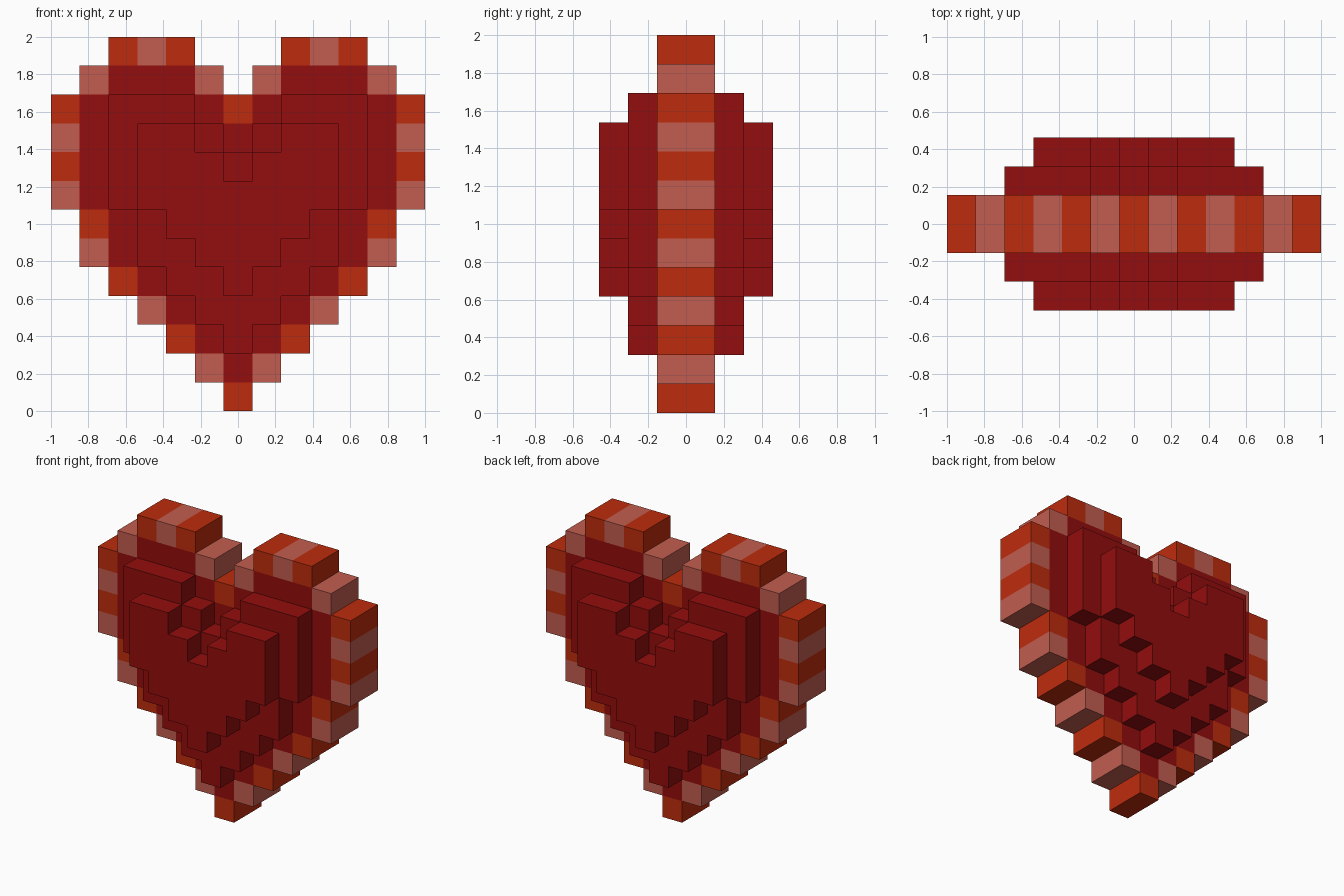
import bpy
import bmesh
from mathutils import Vector

cube = bpy.data.objects.get("Cube")
if cube:
    bpy.data.objects.remove(cube, do_unlink=True)

CELL = 2 / 13  # the heart is 13 blocks wide and 13 blocks tall


def material(name, rgb):
    m = bpy.data.materials.new(name)
    m.use_nodes = True
    m.diffuse_color = (*rgb, 1)
    m.node_tree.nodes["Principled BSDF"].inputs["Base Color"].default_value = (*rgb, 1)
    return m


RED = material("deep red", (0.295, 0.004, 0.004))
ORANGE = material("orange red", (0.515, 0.025, 0.004))
PINK = material("dusty pink", (0.54, 0.11, 0.08))

# Heart layers: row number -> (first, last) block column, mirrored about column 0
BASE = {0: (0, 0), 1: (0, 1), 2: (0, 2), 3: (0, 3), 4: (0, 4), 5: (0, 5),
        6: (0, 5), 7: (0, 6), 8: (0, 6), 9: (0, 6), 10: (0, 6), 11: (1, 5), 12: (2, 4)}
OUTER = {2: (0, 0), 3: (0, 1), 4: (0, 2), 5: (0, 3), 6: (0, 3),
         7: (0, 4), 8: (0, 4), 9: (1, 4), 10: (2, 4)}
INNER = {4: (0, 0), 5: (0, 1), 6: (0, 2), 7: (0, 3), 8: (1, 3), 9: (2, 3)}


def cells(rows):
    return {(s * c, r) for r, (a, b) in rows.items()
            for c in range(a, b + 1) for s in (-1, 1)}


def blocks(flat, layers):
    return {(c, y, r) for c, r in flat for y in layers}


base = cells(BASE)
# Rim: blocks of the base with a free side
rim = {(c, r) for c, r in base
       if any(n not in base for n in ((c + 1, r), (c - 1, r), (c, r + 1), (c, r - 1)))}

parts = {
    "heart_rim": blocks(rim, (-1, 0)),
    "heart_core": blocks(base - rim, (-1, 0)),
    "outer_step_front": blocks(cells(OUTER), (-2,)),
    "outer_step_back": blocks(cells(OUTER), (1,)),
    "inner_step_front": blocks(cells(INNER), (-3,)),
    "inner_step_back": blocks(cells(INNER), (2,)),
}
solid = set().union(*parts.values())


def rim_index(c, r):
    """Alternate colours row by row; the lobe tops alternate by column."""
    return 1 if r % 2 or (r == 12 and abs(c) == 3) else 0


def build(name, part, mats, index=lambda c, r: 0):
    """Make the exposed faces of a set of blocks."""
    bm = bmesh.new()
    for c, y, r in sorted(part):
        mid = Vector((c, y + 0.5, r + 0.5))
        for axis in range(3):
            for sign in (-1, 1):
                n = [0, 0, 0]
                n[axis] = sign
                if (c + n[0], y + n[1], r + n[2]) in solid:
                    continue
                normal = Vector(n)
                u = Vector([float(i == (axis + 1) % 3) for i in range(3)])
                v = normal.cross(u)
                corners = ((-1, -1), (1, -1), (1, 1), (-1, 1))
                face = bm.faces.new([
                    bm.verts.new((mid + (normal + a * u + b * v) / 2) * CELL)
                    for a, b in corners])
                face.material_index = index(c, r)
    bmesh.ops.remove_doubles(bm, verts=bm.verts, dist=0.001)
    mesh = bpy.data.meshes.new(name)
    bm.to_mesh(mesh)
    bm.free()
    for m in mats:
        mesh.materials.append(m)
    bpy.context.collection.objects.link(bpy.data.objects.new(name, mesh))


for name, part in parts.items():
    if name == "heart_rim":
        build(name, part, (ORANGE, PINK), rim_index)
    else:
        build(name, part, (RED,))
